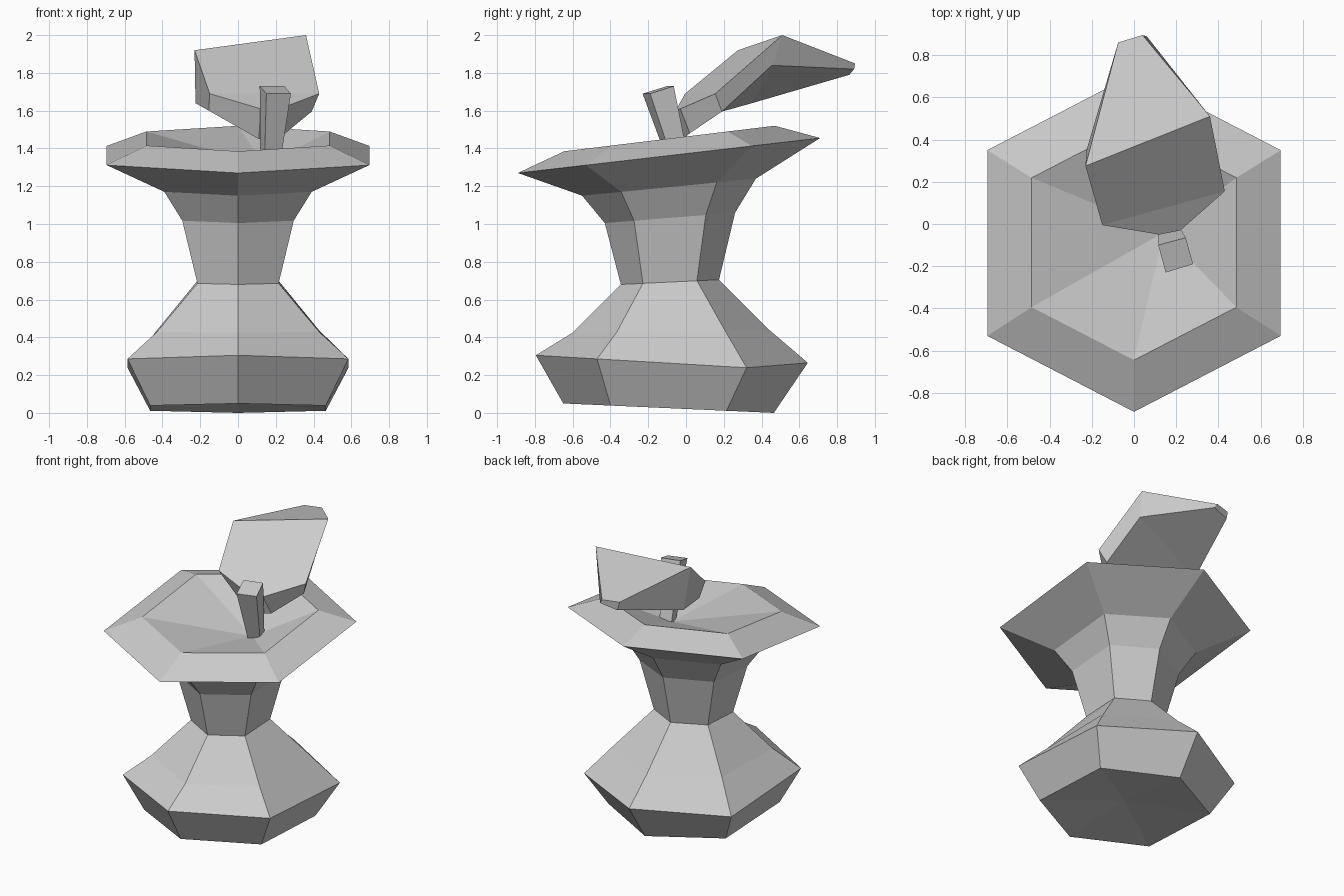
import bpy
import bmesh
from mathutils import Vector

default_cube = bpy.data.objects.get("Cube")
if default_cube:
    bpy.data.objects.remove(default_cube, do_unlink=True)

grey = bpy.data.materials.new("plain grey")
grey.use_nodes = True
colour = (0.6, 0.6, 0.6, 1)
grey.diffuse_color = colour
grey.node_tree.nodes["Principled BSDF"].inputs["Base Color"].default_value = colour


def loft(name, rings, start_pole=None, end_pole=None):
    """Join rings of points with faces; each end is a flat cap or a fan to a pole."""
    bm = bmesh.new()
    loops = [[bm.verts.new(point) for point in ring] for ring in rings]
    count = len(loops[0])
    for lower, upper in zip(loops, loops[1:]):
        for i in range(count):
            j = (i + 1) % count
            bm.faces.new((lower[i], lower[j], upper[j], upper[i]))
    for loop, pole in ((loops[0], start_pole), (loops[-1], end_pole)):
        if pole:
            tip = bm.verts.new(pole)
            for i in range(count):
                bm.faces.new((loop[i], loop[(i + 1) % count], tip))
        else:
            bm.faces.new(loop)
    bmesh.ops.recalc_face_normals(bm, faces=bm.faces)
    mesh = bpy.data.meshes.new(name)
    bm.to_mesh(mesh)
    bm.free()
    mesh.materials.append(grey)
    obj = bpy.data.objects.new(name, mesh)
    bpy.context.collection.objects.link(obj)
    return obj


def tilted_hexagon(half_width, front, back, back_lift=0):
    """Hexagon between a front and a back (y, z) point, corners on the centre line."""
    front, back = Vector((0, *front)), Vector((0, *back))
    near, far = front.lerp(back, 0.225), front.lerp(back, 0.775)
    side = Vector((half_width, 0, 0))
    lift = Vector((0, 0, back_lift))
    return [front, near + side, far + side, back + lift, far - side, near - side]


# Fruit core: leaning hexagonal rings from the base up to the inner rim
core_rings = [
    tilted_hexagon(0.465, (-0.65, 0.05), (0.465, 0)),
    tilted_hexagon(0.585, (-0.795, 0.305), (0.645, 0.22), back_lift=0.045),
    tilted_hexagon(0.43, (-0.6, 0.425), (0.44, 0.44)),
    tilted_hexagon(0.215, (-0.345, 0.68), (0.175, 0.705)),
    tilted_hexagon(0.295, (-0.43, 1.005), (0.26, 1.06)),
    tilted_hexagon(0.39, (-0.55, 1.15), (0.37, 1.24)),
    tilted_hexagon(0.695, (-0.89, 1.27), (0.71, 1.455)),
    tilted_hexagon(0.485, (-0.645, 1.385), (0.47, 1.52)),
]
loft("fruit_core", core_rings, start_pole=(0, -0.1, 0.08), end_pole=(0.14, -0.04, 1.31))

# Stem: a leaning square post that widens upwards
stem_top = [Vector(p) for p in (
    (0.115, -0.1, 1.73), (0.245, -0.065, 1.73), (0.28, -0.19, 1.69), (0.15, -0.23, 1.69))]
top_centre = sum(stem_top, Vector()) / len(stem_top)
stem_foot = Vector((0.168, -0.03, 1.3))
loft("stem", [[stem_foot + (p - top_centre) * 0.6 for p in stem_top], stem_top])

# Leaf: four sections, each upper left, upper right, lower right, lower left
loft("leaf", [
    [(0.12, -0.05, 1.61), (0.22, -0.03, 1.61), (0.25, 0.02, 1.48), (0.11, -0.015, 1.45)],
    [(-0.15, -0.005, 1.69), (0.43, 0.155, 1.69), (0.39, 0.19, 1.595), (-0.155, 0.07, 1.6)],
    [(-0.23, 0.275, 1.92), (0.36, 0.51, 2), (0.33, 0.455, 1.84), (-0.225, 0.35, 1.64)],
    [(-0.075, 0.86, 1.85), (0.04, 0.895, 1.85), (0.06, 0.89, 1.82), (-0.06, 0.865, 1.79)],
])
